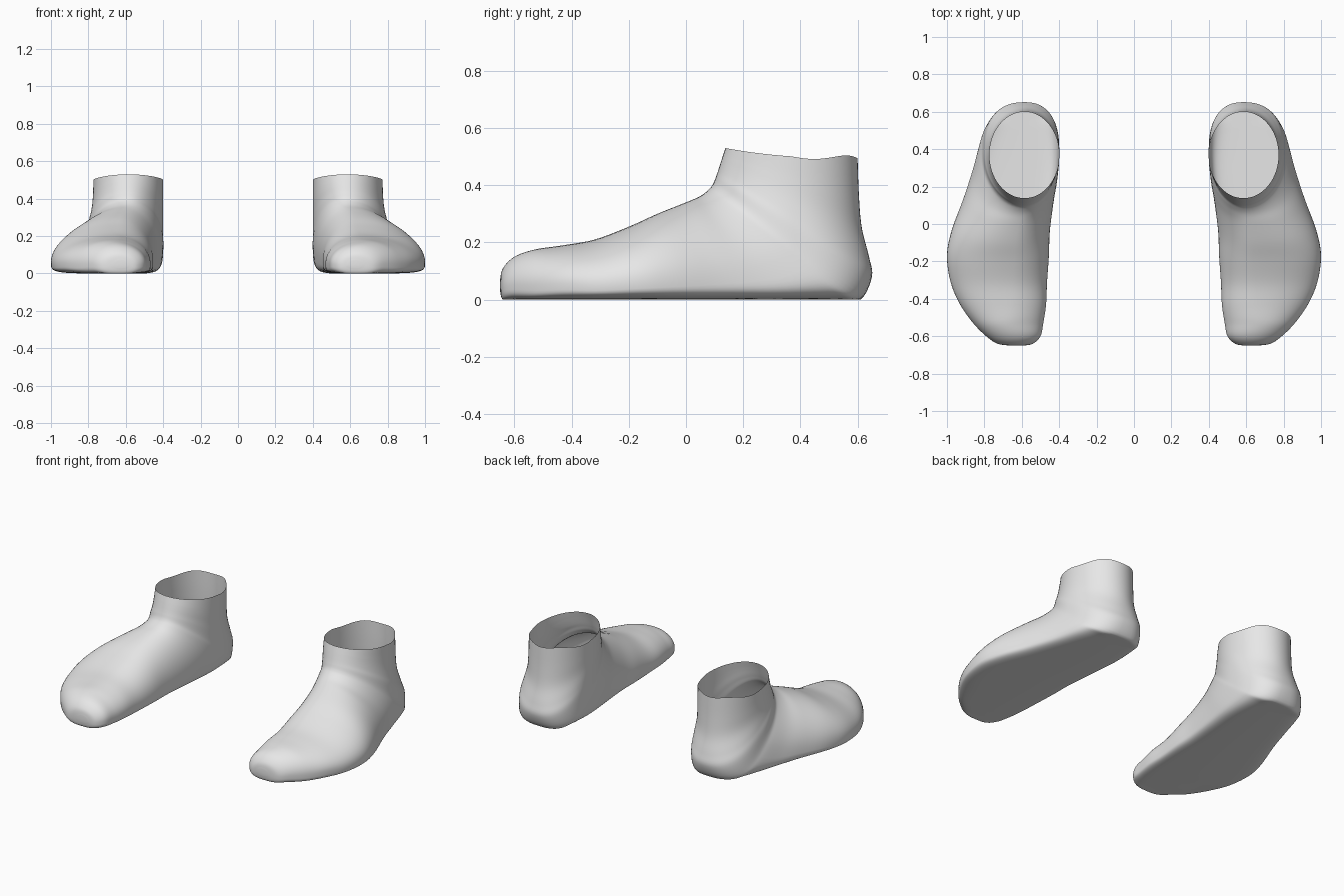
import bpy, bmesh, math
from mathutils import Vector

cube = bpy.data.objects.get("Cube")
if cube:
    bpy.data.objects.remove(cube, do_unlink=True)

skin = bpy.data.materials.new("pale grey")
skin.use_nodes = True
skin.diffuse_color = (0.8, 0.8, 0.8, 1)
skin.node_tree.nodes["Principled BSDF"].inputs["Base Color"].default_value = (0.8, 0.8, 0.8, 1)

# Cross-sections fanning from the toe tip round to the ankle rim:
# top y, top z, bottom y, bottom z, inner x, outer x, height of widest point, lower roundness
SECTIONS = [
    (-.65, .07, -.65, .03, .59, .66, .4, 2),
    (-.64, .11, -.64, 0, .54, .73, .4, 3),
    (-.6, .15, -.6, 0, .5, .79, .35, 4),
    (-.53, .175, -.53, 0, .485, .86, .3, 5),
    (-.43, .19, -.43, 0, .47, .93, .3, 5),
    (-.32, .21, -.31, 0, .465, .98, .25, 5),
    (-.2, .255, -.16, 0, .455, 1, .25, 5),
    (-.1, .3, -.02, 0, .45, .975, .25, 5),
    (0, .34, .17, 0, .43, .91, .27, 5),
    (.05, .362, .35, 0, .41, .86, .32, 5),
    (.08, .385, .53, 0, .4, .825, .4, 4),
    (.095, .405, .61, 0, .4, .81, .45, 3),
    (.105, .43, .65, .08, .4, .8, .5, 2.5),
    (.112, .45, .64, .15, .4, .79, .5, 2.2),
    (.12, .475, .615, .25, .4, .78, .5, 2),
    (.128, .5, .605, .36, .4, .775, .5, 2),
    (.138, .53, .6, .5, .4, .773, .5, 2),
]
STEPS, SIDES = 5, 64


def smooth_sections():
    """Spline through the sections, giving closely spaced ones."""
    last = len(SECTIONS) - 1
    for i in range(last):
        a, b, c, d = (SECTIONS[min(max(i + k, 0), last)] for k in (-1, 0, 1, 2))
        for s in range(STEPS):
            t = s / STEPS
            yield [q + t * (r - p) / 2 + t * t * (p - 2.5 * q + 2 * r - w / 2)
                   + t ** 3 * (1.5 * (q - r) + (w - p) / 2)
                   for p, q, r, w in zip(a, b, c, d)]
    yield SECTIONS[-1]


def ring(section, rim):
    """Points of one closed section, rounded above and squarer towards the sole."""
    ty, tz, by, bz, inner, outer, widest, power = section
    top, bottom = Vector((ty, tz)), Vector((by, bz))
    apex = min((inner + outer) / 2, inner + 0.185)
    for k in range(SIDES):
        angle = math.tau * k / SIDES
        c, s = math.cos(angle), math.sin(angle)
        e = 2 / power if s < 0 else 1
        across = math.copysign(abs(c) ** e, c)
        along = math.copysign(abs(s) ** e, s)
        v = widest + along * ((1 - widest) if s > 0 else widest)
        x = apex + across * ((outer - apex) if c > 0 else (apex - inner))
        y, z = bottom.lerp(top, v)
        # the cut rim dips at the sides and ripples at the back
        z -= rim * (0.014 * c * c - 0.006 * math.sin(5 * angle) * (s < 0))
        yield x, y, max(z, 0)


def build_foot(name, side):
    bm = bmesh.new()
    sections = list(smooth_sections())
    rings = []
    for i, section in enumerate(sections):
        rim = max(0, 1 - (len(sections) - 1 - i) / 6)
        rings.append([bm.verts.new((side * x, y, z)) for x, y, z in ring(section, rim)])
    for low, high in zip(rings, rings[1:]):
        for k in range(SIDES):
            n = (k + 1) % SIDES
            bm.faces.new((low[k], low[n], high[n], high[k]))
    bm.faces.new(rings[0])          # toe tip; the ankle stays open
    bmesh.ops.remove_doubles(bm, verts=bm.verts[:], dist=0.0004)
    bmesh.ops.recalc_face_normals(bm, faces=bm.faces[:])
    # the open shell must face outwards, so the sole has to point down
    sole = min(bm.faces, key=lambda f: f.calc_center_median().z - f.calc_area())
    if sole.normal.z > 0:
        bmesh.ops.reverse_faces(bm, faces=bm.faces[:])
    mesh = bpy.data.meshes.new(name)
    bm.to_mesh(mesh)
    bm.free()
    mesh.materials.append(skin)
    foot = bpy.data.objects.new(name, mesh)
    bpy.context.collection.objects.link(foot)
    bpy.ops.object.select_all(action="DESELECT")
    foot.select_set(True)
    bpy.context.view_layer.objects.active = foot
    bpy.ops.object.shade_smooth_by_angle(angle=math.radians(50))


build_foot("left_foot", 1)
build_foot("right_foot", -1)
